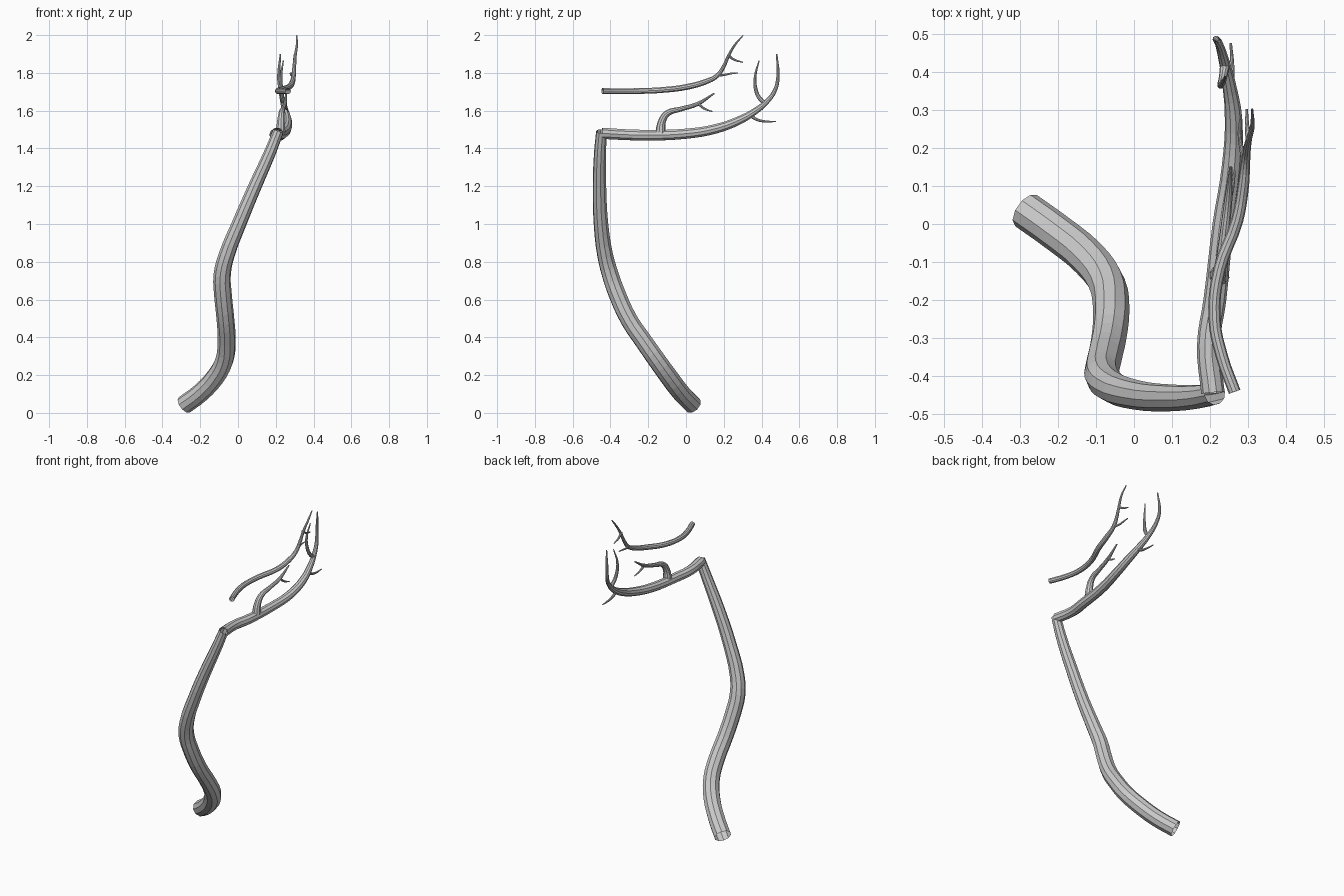
import bpy

# one plain grey
grey = bpy.data.materials.new("plain grey")
grey.diffuse_color = (0.6, 0.6, 0.6, 1)


def tube(name, pts, steps=4):
    """Open ten-sided tapering tube through (x, y, z, radius) points."""
    cu = bpy.data.curves.new(name, 'CURVE')
    cu.dimensions = '3D'
    cu.bevel_depth = 1.0
    cu.bevel_resolution = 3
    cu.resolution_u = steps
    cu.use_fill_caps = False
    sp = cu.splines.new('BEZIER')
    sp.bezier_points.add(len(pts) - 1)
    for bp, (x, y, z, r) in zip(sp.bezier_points, pts):
        bp.co = (x, y, z)
        bp.radius = r
        bp.handle_left_type = bp.handle_right_type = 'AUTO'
    sp.use_smooth = False
    cu.materials.append(grey)
    ob = bpy.data.objects.new(name, cu)
    bpy.context.collection.objects.link(ob)
    bpy.ops.object.select_all(action='DESELECT')
    ob.select_set(True)
    bpy.context.view_layer.objects.active = ob
    bpy.ops.object.convert(target='MESH')
    bpy.ops.object.shade_flat()


# trunk
tube("trunk", [
    (-.284, .035, .043, .050), (-.20, -.025, .105, .050), (-.12, -.09, .19, .050),
    (-.072, -.155, .28, .049), (-.06, -.225, .38, .048), (-.066, -.30, .49, .047),
    (-.08, -.365, .63, .047), (-.084, -.40, .73, .046), (-.062, -.427, .83, .043),
    (.005, -.45, 1.0, .039), (.09, -.458, 1.2, .036), (.17, -.455, 1.38, .032),
    (.213, -.447, 1.49, .029)], 3)

# lower bough and its shoots
tube("lower_bough", [
    (.208, -.445, 1.48, .031), (.196, -.32, 1.473, .030), (.213, -.2, 1.47, .030),
    (.235, 0, 1.478, .028), (.257, .15, 1.502, .026), (.262, .28, 1.548, .023),
    (.25, .37, 1.60, .018), (.237, .43, 1.65, .014), (.225, .472, 1.71, .011),
    (.216, .487, 1.78, .009), (.225, .48, 1.90, .004)])
tube("lower_bough_fork", [
    (.24, .425, 1.635, .013), (.235, .39, 1.665, .011), (.23, .37, 1.71, .010),
    (.228, .366, 1.78, .007), (.24, .387, 1.865, .003)])
tube("lower_bough_twig", [
    (.255, .34, 1.575, .010), (.257, .375, 1.553, .008), (.258, .42, 1.543, .006),
    (.255, .477, 1.543, .003)])

# middle shoot rising from the lower bough
tube("middle_shoot", [
    (.225, -.135, 1.485, .027), (.227, -.128, 1.54, .021), (.231, -.10, 1.585, .017),
    (.238, -.03, 1.608, .013), (.248, .06, 1.635, .011), (.255, .15, 1.692, .004)])
tube("middle_shoot_twig", [
    (.249, .065, 1.638, .008), (.258, .095, 1.612, .006), (.265, .14, 1.595, .003)])

# upper bough and its twigs
tube("upper_bough", [
    (.265, -.442, 1.704, .016), (.232, -.35, 1.703, .016), (.212, -.25, 1.704, .016),
    (.225, -.12, 1.71, .016), (.272, .01, 1.727, .016), (.288, .10, 1.752, .015),
    (.294, .165, 1.785, .012), (.298, .20, 1.835, .010), (.303, .225, 1.89, .008),
    (.312, .26, 1.95, .006), (.311, .302, 1.998, .003)])
tube("upper_bough_low_twig", [
    (.293, .16, 1.788, .008), (.283, .20, 1.789, .006), (.278, .24, 1.797, .005),
    (.28, .275, 1.80, .003)])
tube("upper_bough_high_twig", [
    (.302, .22, 1.895, .008), (.298, .255, 1.87, .006), (.297, .302, 1.856, .003)])
